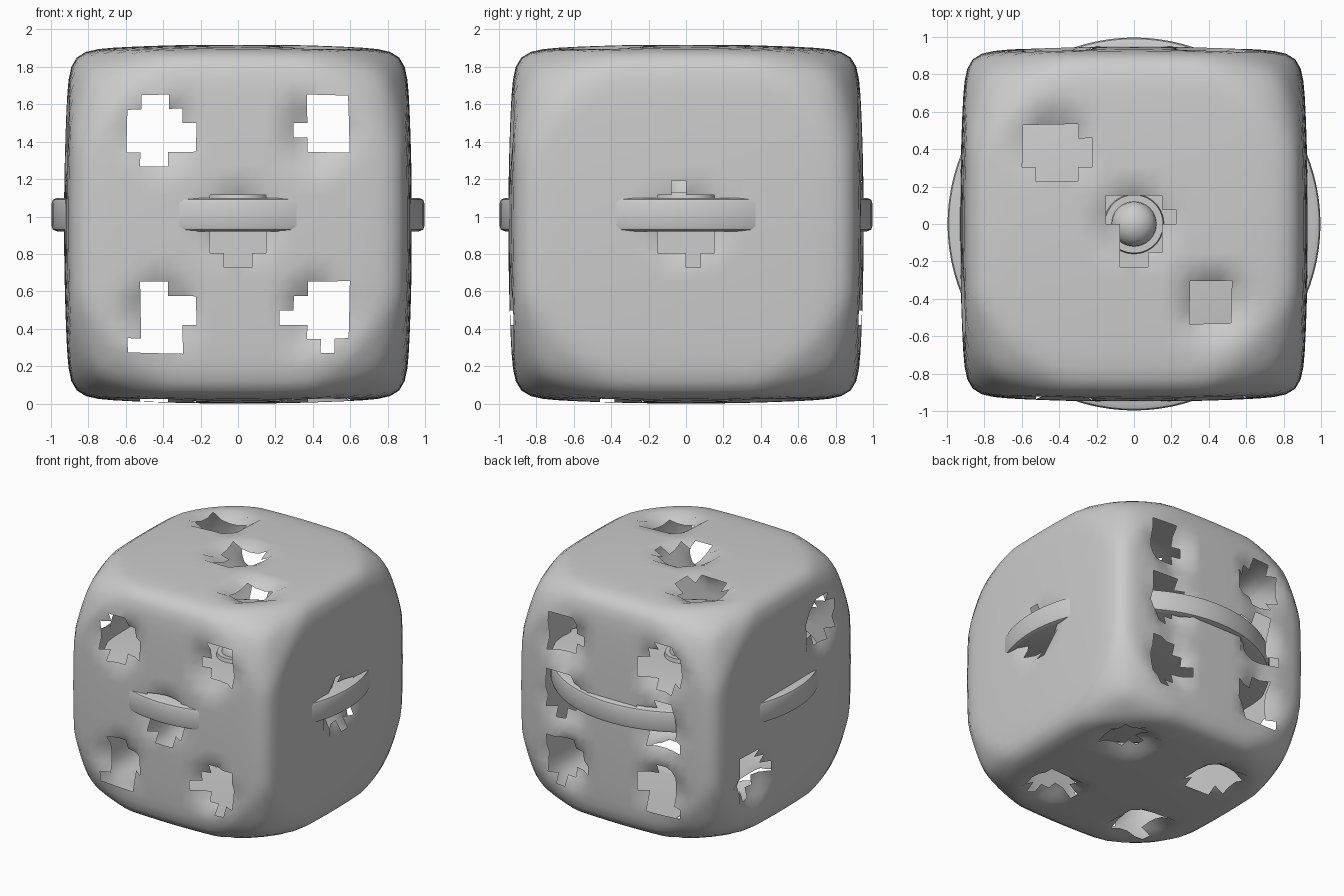
import bpy, bmesh, math
from mathutils import Vector

if "Cube" in bpy.data.objects:
    bpy.data.objects.remove(bpy.data.objects["Cube"])

N = 12                                   # half the number of cells per cube side
HALF = Vector((0.93, 0.95, 0.96))
POWER = 15                               # squareness of the cube edges

# Ragged hole patterns, top row first (X = missing cell)
A = [".XX..", "XXXX.", "XXXXX", "XXXXX", ".XX.."]
B = ["..XXX", "..XXX", ".XXXX", "..XXX", "....."]
C = [".XX..", ".XXXX", ".XXXX", ".XXX.", "XXXX."]
D = ["..XXX", ".XXXX", "XXXXX", "..XXX", "...X."]
E = ["XXXX", "XXXX", "XXXX", "XXXX", ".XX."]
F = [".X..", "XXXX", "XXXX", "XXXX", "XXXX", "..X."]
G = ["XXXX.", "XXXXX", ".XXX.", ".XXX.", ".XX.."]
H = [".....", "XXXX.", "XXXXX", "XXXXX", ".XXX."]
S = [".....", ".XXX.", ".XXX.", ".XXX.", "....."]

# Per face (axis, sign): left cell, top cell, pattern, pip centre in cells
PIPS = {
    (1, -1): [(-8, 8, A, -5.6, 6.3), (3, 8, B, 5.6, 6.3), (-2, 1, E, 0, -.2),
              (-8, -5, C, -5.6, -6.2), (3, -5, D, 5.6, -6.2)],
    (1, 1): [(-8, 8, A, -5.6, 6.3), (3, 8, B, 5.6, 6.3), (-8, 2, C, -5.6, 0),
             (3, 2, D, 5.6, 0), (-8, -5, C, -5.6, -6.2), (3, -5, D, 5.6, -6.2)],
    (0, 1): [(-2, 2, F, 0, -.2)],
    (0, -1): [(-8, 8, A, -5.6, 6), (3, -4, D, 5.6, -6)],
    (2, 1): [(-8, 7, H, -5.6, 5.6), (-2, 1, G, 0, 0), (3, -4, S, 5.6, -5.6)],
    (2, -1): [(-8, 7, H, -5.6, 5.6), (3, 7, B, 5.6, 5.6),
              (-8, -4, C, -5.6, -5.6), (3, -4, D, 5.6, -5.6)],
}


def obj_from(bm, name, angle):
    me = bpy.data.meshes.new(name)
    bm.to_mesh(me)
    bm.free()
    ob = bpy.data.objects.new(name, me)
    bpy.context.collection.objects.link(ob)
    bpy.ops.object.select_all(action='DESELECT')
    ob.select_set(True)
    bpy.context.view_layer.objects.active = ob
    bpy.ops.object.shade_smooth_by_angle(angle=math.radians(angle))
    return ob


def rounded(p):
    """Cube point to bulging cube with rounded edges and cut-back corners."""
    p = p / sum(abs(c) ** POWER for c in p) ** (1 / POWER)
    x, y, z = (c * c for c in p)
    p = Vector((p.x * (1 - .032 * (y + z)), p.y * (1 - .032 * (x + z)),
                p.z * (1 - .032 * (x + y))))
    if p.length > 1.36:
        p *= (1.36 + .4 * (p.length - 1.36)) / p.length
    return Vector(a * b for a, b in zip(p, HALF))


# Hollow dice shell: rounded cube grid with dented pips and missing cells
bm = bmesh.new()
verts = {}


def vert(axis, sign, u, v):
    key = [u, v]
    key.insert(axis, sign * N)
    key = tuple(key)
    if key not in verts:
        p = rounded(Vector(key) / N)
        for _, _, _, cu, cv in PIPS[axis, sign]:
            d = math.hypot(u - cu, v - cv) / 2.6
            if d < 1:
                p[axis] -= sign * 0.075 * math.sqrt(1 - d * d)
        p.z += HALF.z
        verts[key] = bm.verts.new(p)
    return verts[key]


for (axis, sign), pips in PIPS.items():
    missing = {(u0 + c, v0 - r) for u0, v0, pat, _, _ in pips
               for r, row in enumerate(pat) for c, ch in enumerate(row) if ch == "X"}
    for u in range(-N, N):
        for v in range(-N, N):
            if (u, v) in missing:
                continue
            quad = [vert(axis, sign, *q) for q in
                    ((u, v), (u + 1, v), (u + 1, v + 1), (u, v + 1))]
            if sign * (-1 if axis == 1 else 1) < 0:
                quad.reverse()
            bm.faces.new(quad)
obj_from(bm, "dice_shell", 50)


# Disc inside the shell whose rim breaks through the four sides, with a hub
def lathe(name, profile, steps):
    bm = bmesh.new()
    pts = [bm.verts.new((r, 0, z)) for r, z in profile]
    edges = [bm.edges.new(e) for e in zip(pts, pts[1:])]
    bmesh.ops.spin(bm, geom=pts + edges, cent=(0, 0, 0), axis=(0, 0, 1),
                   angle=math.tau, steps=steps)
    bmesh.ops.remove_doubles(bm, verts=bm.verts, dist=1e-4)
    bmesh.ops.recalc_face_normals(bm, faces=bm.faces)
    return obj_from(bm, name, 35)


lathe("inner_disc", [(0, .92), (.965, .92), (.99, .93), (.997, .95), (.997, 1.07),
                     (.99, 1.09), (.965, 1.10), (.16, 1.10), (.155, 1.13), (0, 1.13)], 96)
lathe("hub_knob", [(.12 * math.cos(a), 1.13 + .1 * math.sin(a))
                   for a in (math.radians(15 * i) for i in range(7))], 32)
